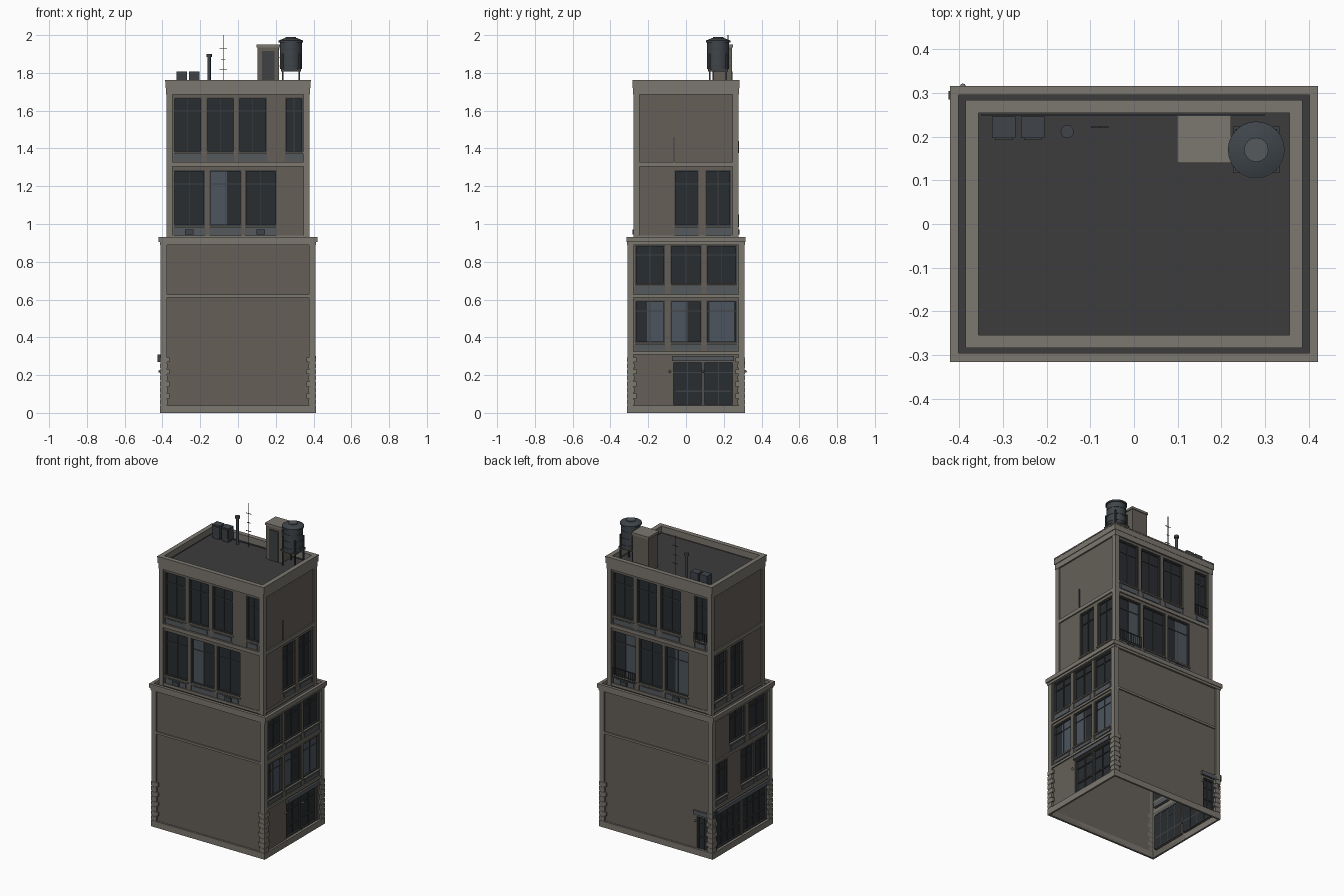
import bpy, bmesh, math
from mathutils import Matrix, Vector

if "Cube" in bpy.data.objects:
    bpy.data.objects.remove(bpy.data.objects["Cube"])

COL = dict(wall=(.13, .115, .097), trim=(.2, .185, .16), roof=(.045, .045, .048), frame=(.05, .052, .055),
           glass=(.022, .026, .03), curtain=(.075, .09, .11), panel=(.09, .1, .11), metal=(.05, .06, .07))
MATS = {}
for n, c in COL.items():
    MATS[n] = bpy.data.materials.new(n)
    MATS[n].diffuse_color = (*c, 1)
PARTS = {}


def part(name, mat):
    if name not in PARTS:
        PARTS[name] = (bmesh.new(), mat)
    return PARTS[name][0]


# Side space: u along the facade, o outward, z up; k = front, right, back, left
def P(k, u, o, z):
    return Matrix.Rotation(k * math.pi / 2, 3, 'Z') @ Vector((u, -o, z))


def quad(name, mat, pts):
    bm = part(name, mat)
    bm.faces.new([bm.verts.new(p) for p in pts])


def box(name, mat, k, u0, u1, o0, o1, z0, z1):
    r = bmesh.ops.create_cube(part(name, mat), size=1)
    c = Vector(((u0 + u1) / 2, -(o0 + o1) / 2, (z0 + z1) / 2))
    s = Matrix.Diagonal((u1 - u0, o1 - o0, z1 - z0, 1))
    M = Matrix.Rotation(k * math.pi / 2, 4, 'Z') @ Matrix.Translation(c) @ s
    bmesh.ops.transform(part(name, mat), matrix=M, verts=r['verts'])


def wbox(name, mat, x0, x1, y0, y1, z0, z1):
    box(name, mat, 0, x0, x1, -y1, -y0, z0, z1)


def rod(name, mat, x, y, z0, z1, r, r2=None, n=12):
    bmesh.ops.create_cone(part(name, mat), cap_ends=True, segments=n, radius1=r, radius2=r if r2 is None else r2,
                          depth=z1 - z0, matrix=Matrix.Translation((x, y, (z0 + z1) / 2)))


# Hollow rectangular moulding around the building
def ring(name, mat, ax, ay, t, z0, z1):
    bm = part(name, mat)
    sgn = [(-1, -1), (1, -1), (1, 1), (-1, 1)]
    loops = [[bm.verts.new((sx * (ax - d), sy * (ay - d), z)) for sx, sy in sgn]
             for d, z in ((0, z0), (0, z1), (t, z1), (t, z0))]
    for a in range(4):
        A, B = loops[a], loops[(a + 1) % 4]
        for i in range(4):
            j = (i + 1) % 4
            bm.faces.new((A[i], A[j], B[j], B[i]))


# One window: frame bars, transom, mullions, curtain, spandrel and sill
def window(k, u0, u1, z0, z1, d, spandrel, mull, curtain):
    o0, o1, w = d - .017, d - .006, .007
    zb = z0 + spandrel
    quad("window_glass", 'glass', [P(k, u, d - .016, z) for u, z in ((u0, zb), (u1, zb), (u1, z1), (u0, z1))])
    F = lambda a, b, c, e: box("window_frames", 'frame', k, a, b, o0, o1, c, e)
    F(u0, u0 + w, zb, z1)
    F(u1 - w, u1, zb, z1)
    F(u0 + w, u1 - w, z1 - w, z1)
    F(u0 + w, u1 - w, zb, zb + w)
    t = zb + (z1 - zb) * .74
    box("window_transoms", 'frame', k, u0, u1, o0, o1 - .005, t, t + .005)
    for i in range(1, mull + 1):
        m = u0 + (u1 - u0) * i / (mull + 1)
        box("window_mullions", 'frame', k, m - .002, m + .002, o0, o1 - .005, zb, z1)
    if curtain:
        a, b = (u0 + (u1 - u0) * f for f in curtain)
        quad("curtains", 'curtain', [P(k, u, d - .0145, z) for u, z in ((a, zb), (b, zb), (b, z1), (a, z1))])
    if spandrel:
        box("spandrels", 'panel', k, u0, u1, d - .017, d - .004, z0, zb - .008)
        box("spandrel_insets", 'panel', k, u0 + .015, u1 - .015, d - .004, d, z0 + .008, zb - .016)
        box("sills", 'trim', k, u0 - .004, u1 + .004, d - .017, d + .006, zb - .008, zb)


# One storey of one facade, with real openings and reveals
def wall(k, hw, d, z0, z1, oz=(0, 0), bays=(), spandrel=0., mull=1, curtains=()):
    us = sorted({-hw, hw, *[v for b in bays for v in b]})
    zs = sorted({z0, z1, *(oz if bays else ())})
    for a, b in zip(us, us[1:]):
        for c, e in zip(zs, zs[1:]):
            if (a, b) in bays and c == oz[0]:
                continue
            quad("walls", 'wall', [P(k, a, d, c), P(k, b, d, c), P(k, b, d, e), P(k, a, d, e)])
    for i, (a, b) in enumerate(bays):
        cs = [(a, oz[0]), (b, oz[0]), (b, oz[1]), (a, oz[1])]
        for (p, q), (r, s) in zip(cs, cs[1:] + cs[:1]):
            quad("reveals", 'wall', [P(k, p, d, q), P(k, r, d, s), P(k, r, d - .018, s), P(k, p, d - .018, q)])
        window(k, a, b, *oz, d, spandrel, mull, curtains[i] if i < len(curtains) else None)


# Lower block: blank front and back, windowed sides
wall(0, .40, .30, 0, .91)
wall(2, .40, .30, 0, .91, (.03, .25), [(.29, .37)], 0)
B3 = [(-.27, -.112), (-.083, .083), (.108, .27)]
wall(1, .30, .40, .61, .91, (.63, .888), B3, .05)
wall(1, .30, .40, .32, .61, (.33, .595), B3, .04, 1, [(.4, 1), (0, .55), (.1, .9)])
wall(1, .30, .40, 0, .32, (.04, .27), [(-.07, .087), (.093, .25)], 0, 1)
wall(3, .30, .40, .61, .91, (.63, .888), [(-.12, .04), (.08, .26)], .05)
wall(3, .30, .40, .32, .61, (.33, .595), [(-.27, -.14), (0., .135), (.15, .275)], .04)
wall(3, .30, .40, 0, .32, (.04, .27), [(-.25, .0), (.02, .27)], 0, 3)

# Upper block: front and back are alike, sides mirror each other
for k in (0, 2):
    wall(k, .37, .27, .92, 1.31, (.94, 1.285), [(-.34, -.175), (-.152, .018), (.037, .205)], .05, 1,
         [None, (0, .55), None] if k == 0 else [(.5, 1), None, (.4, 1)])
    wall(k, .37, .27, 1.31, 1.72, (1.33, 1.67), [(-.34, -.192), (-.167, -.02), (.003, .153), (.25, .343)], .05)
for k, s in ((1, 1), (3, -1)):
    bays = [tuple(sorted((s * a, s * b))) for a, b in ((-.062, .065), (.103, .237))]
    wall(k, .27, .37, .92, 1.31, (.94, 1.285), bays, .05)
    wall(k, .27, .37, 1.31, 1.72)

# Corner pilasters, face piers and quoins
for k in range(4):
    lo, hi = ((.41, .27), (.31, .37))[k % 2], None
    L, D = (.41, .31) if k % 2 == 0 else (.31, .41)
    for s in (-1, 1):
        a, b = sorted((s * (L - .033), s * L))
        box("lower_pilasters", 'trim', k, a, b, D - .01, D, 0, .9)
        a, b = sorted((s * (L - .063), s * (L - .032)))
        box("upper_pilasters", 'trim', k, a, b, D - .04, D - .032, .91, 1.7)
        for i in range(8):
            e = .048 if i % 2 else .038
            a, b = sorted((s * (L - e), s * (L + .002)))
            box("quoins", 'trim', k, a, b, D - .01, D + .002, .045 + i * .032, .07 + i * .032)

# Plinth, string courses and cornices
for ax, ay, t, z0, z1 in ((.412, .312, .012, 0, .04), (.408, .308, .008, .612, .626),
                          (.414, .312, .02, .89, .905), (.422, .316, .02, .905, .932),
                          (.374, .274, .006, .925, .94), (.378, .278, .01, 1.305, 1.328),
                          (.38, .28, .012, 1.685, 1.72), (.384, .282, .026, 1.72, 1.755), (.386, .284, .03, 1.755, 1.763)):
    ring("mouldings", 'trim', ax, ay, t, z0, z1)
for k in (1, 3):
    box("side_string_course", 'trim', k, -.3, .3, .4, .408, .31, .325)

# Terrace and roof decks
for n, x, y, z in (("terrace_deck", .405, .3, .912), ("roof_deck", .36, .26, 1.715)):
    quad(n, 'roof', [(-x, -y, z), (x, -y, z), (x, y, z), (-x, y, z)])

# Entrance canopies, door rails and lamps
for k, d, a, b, z in ((1, .4, -.075, .255, .275), (3, .4, -.26, .28, .275), (2, .3, .27, .385, .262)):
    box("door_canopies", 'panel', k, a, b, d, d + .013, z, z + .025)
    box("door_rails", 'frame', k, a + .02, b - .02, d - .016, d - .009, .11, .118)
for k, u, o in ((1, -.085, .407), (1, .09, .407), (2, .28, .307), (2, .392, .315), (3, -.297, .415)):
    bmesh.ops.create_uvsphere(part("wall_lamps", 'trim'), u_segments=8, v_segments=6, radius=.007,
                              matrix=Matrix.Translation(P(k, u, o, .22)))
box("corner_utility_box", 'frame', 3, -.305, -.285, .41, .425, .27, .31)

# Window units and back balcony rails
for k in (0, 2):
    for u in (-.258, .12):
        box("window_cooling_units", 'metal', k, u - .022, u + .022, .265, .282, .945, .972)
for a, b, z in ((-.34, -.175, .985), (.25, .343, 1.375)):
    for zz in (z, z + .06):
        box("balcony_rails", 'frame', 2, a, b, .277, .281, zz, zz + .004)
    n = int((b - a) / .014)
    for i in range(n + 1):
        u = a + .002 + (b - a - .004) * i / n
        box("balcony_rails", 'frame', 2, u - .001, u + .001, .278, .28, z, z + .06)
box("side_wall_conduit", 'frame', 1, -.067, -.062, .37, .374, 1.328, 1.46)

# Rooftop vents and pipes
for x in (-.298, -.232):
    wbox("roof_cooling_units", 'metal', x - .027, x + .027, .197, .246, 1.725, 1.807)
    wbox("roof_unit_grilles", 'frame', x - .02, x + .02, .193, .197, 1.74, 1.798)
    wbox("roof_unit_feet", 'frame', x - .022, x + .022, .2, .243, 1.715, 1.725)
rod("vent_pipe", 'metal', -.153, .212, 1.715, 1.89, .009)
rod("vent_cap", 'metal', -.153, .212, 1.885, 1.9, .015)
wbox("roof_conduit", 'metal', -.35, .3, .248, .252, 1.716, 1.722)

# Antenna
rod("antenna_mast", 'frame', -.078, .222, 1.715, 2.0, .002, n=6)
for z, w in ((1.93, .02), (1.87, .012), (1.815, .02)):
    wbox("antenna_bars", 'frame', -.078 - w, -.078 + w, .2205, .2235, z, z + .003)

# Stair house
wbox("stair_house", 'wall', .103, .217, .145, .243, 1.715, 1.935)
wbox("stair_house_cap", 'trim', .098, .222, .14, .248, 1.935, 1.95)
wbox("stair_house_door", 'frame', .128, .192, .14, .146, 1.715, 1.915)

# Water tank on legs
cx, cy = .28, .17
for sx in (-1, 1):
    for sy in (-1, 1):
        wbox("tank_legs", 'frame', cx + sx * .044 - .004, cx + sx * .044 + .004,
             cy + sy * .044 - .004, cy + sy * .044 + .004, 1.715, 1.9)
wbox("tank_platform", 'frame', cx - .053, cx + .053, cy - .053, cy + .053, 1.808, 1.82)
rod("tank_body", 'metal', cx, cy, 1.82, 1.965, .058, n=24)
for z in (1.835, 1.88, 1.925):
    rod("tank_hoops", 'frame', cx, cy, z, z + .005, .06, n=24)
rod("tank_lid", 'metal', cx, cy, 1.962, 1.972, .065, n=24)
rod("tank_lid_cone", 'metal', cx, cy, 1.972, 1.985, .063, .03, n=24)
rod("tank_hatch", 'panel', cx, cy, 1.985, 1.99, .028, n=16)

for name, (bm, mat) in PARTS.items():
    me = bpy.data.meshes.new(name)
    bm.to_mesh(me)
    bm.free()
    me.materials.append(MATS[mat])
    ob = bpy.data.objects.new(name, me)
    bpy.context.collection.objects.link(ob)
    if name.startswith(("tank_b", "tank_h", "tank_lid", "vent", "wall_lamps")):
        me.shade_smooth()
        me.set_sharp_from_angle(angle=math.radians(35))

for m in bpy.data.materials:
    if m.users and not m.is_grease_pencil:
        m.use_nodes = True
        m.node_tree.nodes["Principled BSDF"].inputs["Base Color"].default_value = m.diffuse_color
